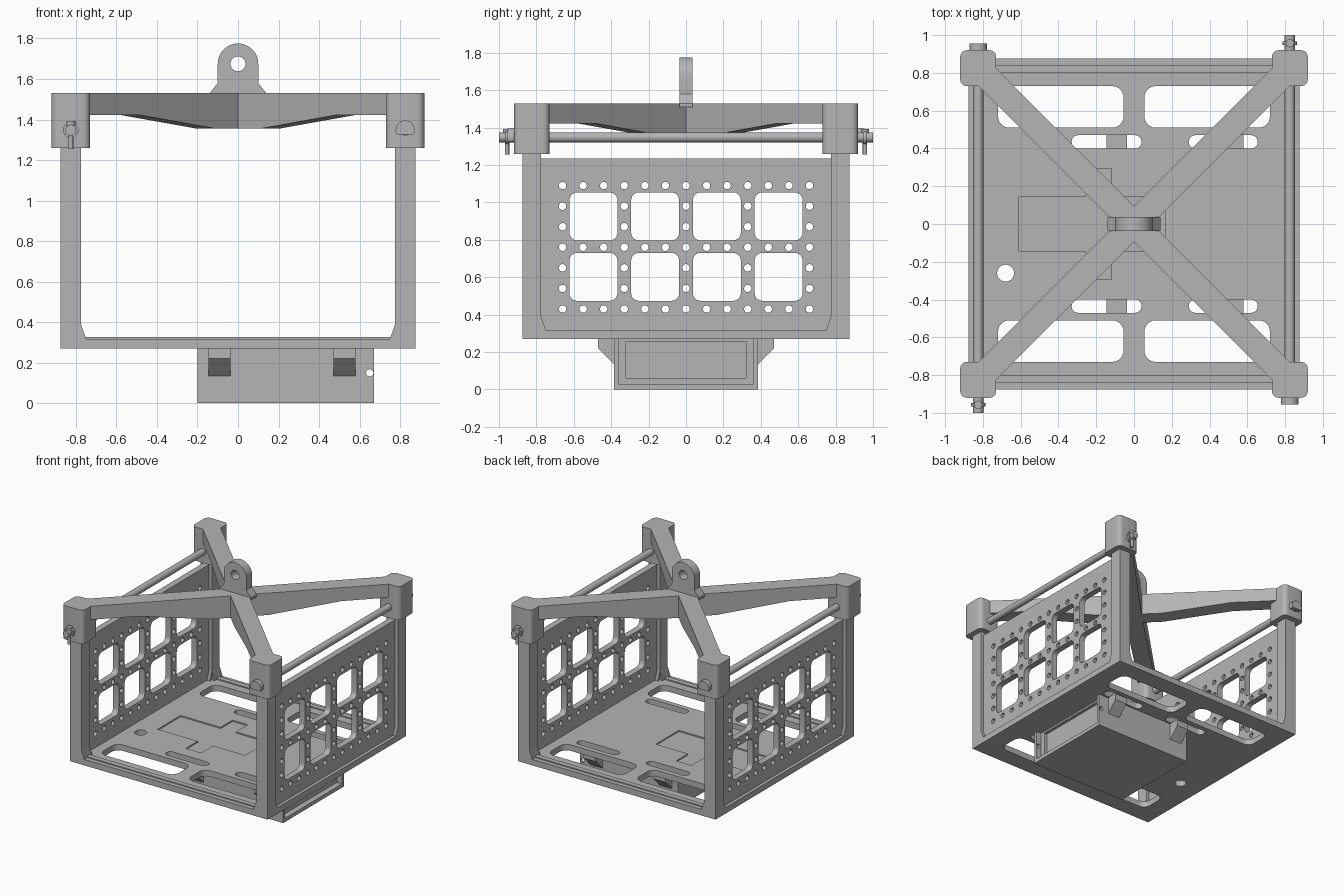
import bpy, bmesh
from math import sin, cos, pi, sqrt
from mathutils import Matrix, Vector

cube = bpy.data.objects.get("Cube")
if cube:
    bpy.data.objects.remove(cube, do_unlink=True)

grey = bpy.data.materials.new("painted_grey")
grey.use_nodes = True
COLOUR = (0.46, 0.46, 0.46, 1)
grey.diffuse_color = COLOUR
grey.node_tree.nodes["Principled BSDF"].inputs["Base Color"].default_value = COLOUR
parts = []


def add(name, mesh):
    mesh.materials.clear()
    mesh.materials.append(grey)
    ob = bpy.data.objects.new(name, mesh)
    bpy.context.collection.objects.link(ob)
    parts.append(ob)
    return ob


# Outline helpers
def arc(u, v, r, a0=0, a1=2 * pi, n=24):
    return [(u + r * cos(a0 + (a1 - a0) * i / n), v + r * sin(a0 + (a1 - a0) * i / n))
            for i in range(n + 1)]


def circle(u, v, r, n=20):
    return arc(u, v, r, n=n)[:-1]


def rect(u0, u1, v0, v1, r=0.0):
    if not r:
        return [(u0, v0), (u1, v0), (u1, v1), (u0, v1)]
    corners = [(u1 - r, v1 - r), (u0 + r, v1 - r), (u0 + r, v0 + r), (u1 - r, v0 + r)]
    pts = []
    for k, (u, v) in enumerate(corners):
        pts += arc(u, v, r, k * pi / 2, (k + 1) * pi / 2, 6)
    return pts


def axes(u, v):
    """Frame whose local x and y run along u and v."""
    u, v = Vector(u), Vector(v)
    return Matrix((u, v, u.cross(v))).transposed().to_4x4()


XY = axes((1, 0, 0), (0, 1, 0))
YZ = axes((0, 1, 0), (0, 0, 1))
XZ = axes((-1, 0, 0), (0, 0, 1))   # local x is flipped so that depth runs along +y


def slab(name, plane, w0, w1, outline, holes=()):
    """Extrude an outline with holes from depth w0 to w1."""
    curve = bpy.data.curves.new(name, "CURVE")
    curve.dimensions, curve.fill_mode = "2D", "BOTH"
    curve.extrude = (w1 - w0) / 2
    flip = -1 if plane is XZ else 1
    for loop in [outline, *holes]:
        s = curve.splines.new("POLY")
        s.points.add(len(loop) - 1)
        for p, (u, v) in zip(s.points, loop):
            p.co = (flip * u, v, 0, 1)
        s.use_cyclic_u = True
    tmp = bpy.data.objects.new(name + "_outline", curve)
    bpy.context.collection.objects.link(tmp)
    dg = bpy.context.evaluated_depsgraph_get()
    mesh = bpy.data.meshes.new_from_object(tmp.evaluated_get(dg))
    bpy.data.objects.remove(tmp, do_unlink=True)
    bm = bmesh.new()
    bm.from_mesh(mesh)
    bmesh.ops.remove_doubles(bm, verts=bm.verts, dist=1e-5)
    bm.transform(plane @ Matrix.Translation((0, 0, (w0 + w1) / 2)))
    bmesh.ops.recalc_face_normals(bm, faces=bm.faces)
    bm.to_mesh(mesh)
    bm.free()
    return add(name, mesh)


def span(s, a, b):
    return sorted((s * a, s * b))


# Floor plate with cut-outs and a shallow pocket
holes = [circle(-0.68, -0.26, 0.045)]
for s in (-1, 1):
    for x0, x1 in ((-0.72, -0.055), (0.055, 0.72)):
        holes.append(rect(x0, x1, *span(s, 0.51, 0.73), 0.06))
    for x0, x1 in ((-0.33, 0.04), (0.29, 0.655)):
        holes.append(rect(x0, x1, *span(s, 0.4, 0.47), 0.034))
half = [(-0.61, 0.145), (-0.255, 0.145), (-0.255, 0.295), (-0.12, 0.295), (-0.12, 0.145), (0.165, 0.145)]
pocket = half + [(x, -y) for x, y in reversed(half)]
edge = rect(-0.875, 0.875, -0.875, 0.875)
slab("floor_plate", XY, 0.27, 0.308, edge, holes)
slab("floor_skin", XY, 0.308, 0.318, edge, holes + [pocket])
for s, side in ((-1, "front"), (1, "back")):
    slab(side + "_floor_rib", XY, 0.31, 0.327, rect(-0.775, 0.775, *span(s, 0.8, 0.84)))

# Perforated side panels
holes = [rect(y - 0.128, y + 0.128, z - 0.128, z + 0.128, 0.04)
         for y in (-0.495, -0.165, 0.165, 0.495) for z in (0.602, 0.925)]
holes += [circle(0.11 * i, 0.43 + 0.11 * k, 0.02, 14)
          for i in range(-6, 7) for k in range(7) if i % 3 == 0 or k % 3 == 0]
for s, side in ((-1, "right"), (1, "left")):
    slab(side + "_panel", YZ, *span(s, 0.8, 0.85), rect(-0.79, 0.79, 0.3, 1.235), holes)

# Corner posts with splayed feet, and the cap blocks
post = [(0.875, 0.27), (0.875, 1.28), (0.775, 1.28), (0.775, 0.39), (0.75, 0.318), (0.75, 0.27)]
for sx, side in ((-1, "right"), (1, "left")):
    for sy, end in ((-1, "front"), (1, "back")):
        name = end + "_" + side
        slab(name + "_post", XZ, *span(sy, 0.775, 0.875), [(sx * u, v) for u, v in post])
        slab(name + "_post_foot", YZ, *span(sx, 0.775, 0.875), [(sy * u, v) for u, v in post])
        slab(name + "_cap", XY, 1.26, 1.53, rect(*span(sx, 0.73, 0.92), *span(sy, 0.73, 0.92), 0.035))

# Crossed lifting beams
lower = [(-1.1, 1.422), (-0.75, 1.422), (-0.22, 1.355)]
beam = lower + [(-u, v) for u, v in reversed(lower)] + [(1.1, 1.53), (-1.1, 1.53)]
d = 1 / sqrt(2)
for s, name in ((1, "first_beam"), (-1, "second_beam")):
    slab(name, axes((d, s * d, 0), (0, 0, 1)), -0.066, 0.066, beam)

# Lifting eye
eye = [(-0.14, 1.51), (0.14, 1.51), (0.14, 1.53), (0.1, 1.58)]
eye += arc(0, 1.675, 0.1, 0, pi) + [(-0.1, 1.58), (-0.14, 1.53)]
slab("lifting_eye", XZ, -0.036, 0.036, eye, [circle(0, 1.675, 0.037)])

# Cross rods with flat-bottomed heads and locking pins
for s, side in ((-1, "right"), (1, "left")):
    x, z = s * 0.825, 1.348
    slab(side + "_rod", XZ, *span(s, -0.93, 1.0), circle(x, z, 0.027))
    slab(side + "_rod_head", XZ, *span(s, -0.955, -0.91), arc(x, z, 0.047, -0.5, pi + 0.5))
    slab(side + "_lock_pin", XY, 1.255, 1.385, circle(x, s * 0.957, 0.012))
    slab(side + "_lock_pin_head", XY, 1.37, 1.393, circle(x, s * 0.957, 0.022))
    slab(side + "_lock_ring", XZ, *span(s, 0.947, 0.965), circle(x, z, 0.038), [circle(x, z, 0.026)])

# Under-floor box with a recessed door
for s, side in ((-1, "front"), (1, "back")):
    slab("box_" + side + "_wall", XZ, *span(s, 0.36, 0.385), rect(-0.2, 0.67, 0, 0.275),
         [circle(0.65, 0.15, 0.018)])
slab("box_bottom", XY, 0, 0.03, rect(-0.2, 0.67, -0.385, 0.385))
slab("box_end", YZ, -0.2, -0.17, rect(-0.385, 0.385, 0, 0.275))
door = rect(-0.365, 0.365, 0.02, 0.275)
slab("door_frame", YZ, 0.59, 0.625, door, [rect(-0.32, 0.32, 0.06, 0.255)])
slab("door_panel", YZ, 0.57, 0.6, door)

# Clips that hold the box under the floor
clip = [(0.38, 0.275), (0.47, 0.275), (0.47, 0.22), (0.38, 0.13)]
for s, side in ((-1, "front"), (1, "back")):
    for x, pos in ((-0.092, "right"), (0.525, "left")):
        slab(side + "_" + pos + "_clip", YZ, x - 0.054, x + 0.054, [(s * u, v) for u, v in clip])

bpy.ops.object.select_all(action="DESELECT")
for ob in parts:
    ob.select_set(True)
bpy.context.view_layer.objects.active = parts[0]
bpy.ops.object.shade_smooth_by_angle(angle=0.55)
